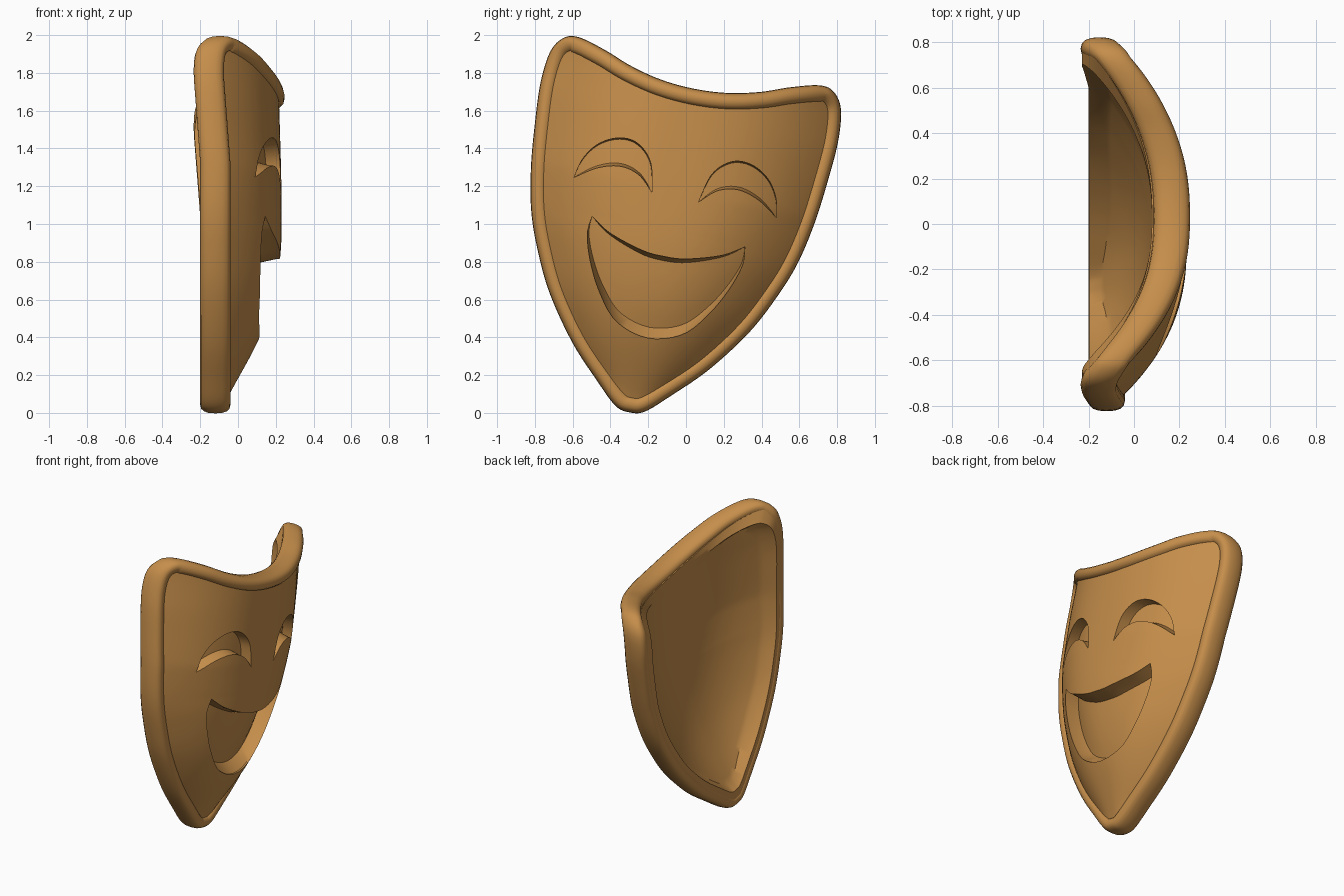
import bpy
import bmesh
import math
from mathutils import Vector

if "Cube" in bpy.data.objects:
    bpy.data.objects.remove(bpy.data.objects["Cube"])

TILT = math.radians(11.3)      # the mask leans sideways
CHIN_Y, CHIN_Z = -0.30, 0.003
RIM_W, RIM_D = 0.046, 0.08     # rim half width and half depth
FEATURE_SHIFT = Vector((0.016, 0))

tan = bpy.data.materials.new("warm_tan")
tan.use_nodes = True
COLOUR = (0.56, 0.27, 0.07, 1)
tan.diffuse_color = COLOUR
bsdf = next(n for n in tan.node_tree.nodes if n.type == "BSDF_PRINCIPLED")
bsdf.inputs["Base Color"].default_value = COLOUR
bsdf.inputs["Roughness"].default_value = 0.6


# --- helpers -----------------------------------------------------------
def spline(points, steps, closed=False):
    """Smooth curve through 2D points."""
    p = [Vector(q) for q in points]
    n = len(p)
    if closed:
        get = lambda i: p[i % n]
    else:
        get = lambda i: p[max(0, min(n - 1, i))]
    out = []
    for i in range(n if closed else n - 1):
        a, b, c, d = (get(i + k) for k in (-1, 0, 1, 2))
        for k in range(steps):
            t = k / steps
            out.append(0.5 * (2 * b + (c - a) * t + (2 * a - 5 * b + 4 * c - d) * t * t
                              + (3 * b - a - 3 * c + d) * t ** 3))
    if not closed:
        out.append(p[-1].copy())
    return out


def interp(table, t):
    """Value at t in a list of (value, t) sorted by t."""
    if t <= table[0][1]:
        return table[0][0]
    for a, b in zip(table, table[1:]):
        if t <= b[1]:
            return a[0] + (b[0] - a[0]) * (t - a[1]) / max(b[1] - a[1], 1e-6)
    return table[-1][0]


def flip(pts):
    return [(-s, t) for s, t in pts]


def place(x, s, t):
    """Mask coordinates (depth, across, along) to world."""
    return Vector((x, CHIN_Y + s * math.cos(TILT) + t * math.sin(TILT),
                   CHIN_Z + t * math.cos(TILT) - s * math.sin(TILT)))


def make_object(name, bm):
    bmesh.ops.remove_doubles(bm, verts=bm.verts, dist=1e-5)
    bmesh.ops.recalc_face_normals(bm, faces=bm.faces)
    mesh = bpy.data.meshes.new(name)
    bm.to_mesh(mesh)
    bm.free()
    mesh.materials.append(tan)
    obj = bpy.data.objects.new(name, mesh)
    bpy.context.collection.objects.link(obj)
    return obj


def bridge(bm, rings, wrap_rings=False):
    """Quads between consecutive closed loops of vertices."""
    pairs = list(zip(rings, rings[1:]))
    if wrap_rings:
        pairs.append((rings[-1], rings[0]))
    for a, b in pairs:
        for i in range(len(a)):
            j = (i + 1) % len(a)
            bm.faces.new((a[i], a[j], b[j], b[i]))


# --- outline and bulge -------------------------------------------------
half_outline = [(0, 0), (0.08, 0.02), (0.2, 0.13), (0.37, 0.305), (0.54, 0.54),
                (0.65, 0.76), (0.72, 0.95), (0.765, 1.17), (0.79, 1.4), (0.803, 1.62),
                (0.785, 1.79), (0.73, 1.875), (0.65, 1.895), (0.5, 1.855),
                (0.35, 1.8), (0.18, 1.76), (0, 1.747)]
outline = spline(half_outline + flip(half_outline[-2:0:-1]), 6, closed=True)
count = len(outline)
normals = []
for i in range(count):
    d = (outline[(i + 1) % count] - outline[i - 1]).normalized()
    normals.append(Vector((d.y, -d.x)))
path = [p - n * RIM_W for p, n in zip(outline, normals)]

widths = []
for p in path:
    if p.x < 0 or p.y > 1.68:
        break
    if not widths or p.y > widths[-1][1]:
        widths.append((p.x, p.y))
front_line = spline([(-0.07, 0.05), (-0.03, 0.13), (0.11, 0.4), (0.185, 0.62),
                     (0.226, 0.87), (0.23, 1.2), (0.215, 1.75)], 6)
back_line = spline([(-0.195, 0.05), (-0.165, 0.13), (-0.045, 0.4), (0.025, 0.62),
                    (0.068, 0.87), (0.085, 1.2), (0.078, 1.75)], 6)
fullness = [(2.25, 0.8), (2.3, 0.98), (2.55, 1.2), (2.3, 1.75)]


def surface(s, t, line=front_line, inset=0):
    """Depth of the bulge, from its edge up to the given centre line."""
    edge = -0.07 - inset - 0.045 * max(0, min(1, (t - 1.2) / 0.6))
    u = min(1, abs(s) / max(interp(widths, t), 0.04))
    return edge + (interp(line, t) - edge) * (1 - u ** interp(fullness, t))


# --- face shell --------------------------------------------------------
bm = bmesh.new()
heart = Vector((0, 1.0))
RINGS = 24


def shell_side(line, inset, ledge):
    """One side of the shell; the outer ledge rings keep the depth of the edge."""
    rings = []
    for k in range(RINGS):
        ring = []
        for p in path:
            q = heart.lerp(p, 1 - k / RINGS)
            depth = surface(*(p if k <= ledge else q), line, inset)
            ring.append(bm.verts.new(place(depth, *q)))
        rings.append(ring)
    bridge(bm, rings)
    tip = bm.verts.new(place(surface(*heart, line, inset), *heart))
    last = rings[-1]
    for i in range(count):
        bm.faces.new((last[i], last[(i + 1) % count], tip))
    return rings[0]


bridge(bm, [shell_side(front_line, 0, 0), shell_side(back_line, 0.125, 2)])
face = make_object("face_shell", bm)

# --- rounded rim -------------------------------------------------------
bm = bmesh.new()
rings = []
for p, n in zip(path, normals):
    depth = surface(*p) - 0.05
    ring = []
    for k in range(16):
        a = math.tau * k / 16
        c, s = math.cos(a), math.sin(a)
        q = p + n * RIM_W * math.copysign(abs(c) ** 0.8, c)
        ring.append(bm.verts.new(place(depth + RIM_D * math.copysign(abs(s) ** 0.8, s), *q)))
    rings.append(ring)
bridge(bm, rings, wrap_rings=True)
rim = make_object("rim", bm)


# --- recessed eyes and mouth -------------------------------------------
def resample(points, n):
    curve = spline(points, 12)
    dist = [0]
    for a, b in zip(curve, curve[1:]):
        dist.append(dist[-1] + (b - a).length)
    xs = [(p.x, d) for p, d in zip(curve, dist)]
    ys = [(p.y, d) for p, d in zip(curve, dist)]
    return [Vector((interp(xs, dist[-1] * i / n), interp(ys, dist[-1] * i / n)))
            + FEATURE_SHIFT for i in range(n + 1)]


def recess(name, upper, lower, depth, low, high):
    """Carve the area between two curves, with sloped walls and a curved floor."""
    n = 36
    bm = bmesh.new()
    section = [(0, 0.1), (0, -0.012)]
    section += [(low + (high - low) * k / 6, -depth) for k in range(7)]
    section += [(1, -0.012), (1, 0.1)]
    rings = []
    for a, b in zip(resample(lower, n), resample(upper, n)):
        pts = [(a.lerp(b, v), off) for v, off in section]
        rings.append([bm.verts.new(place(surface(*p) + off, *p)) for p, off in pts])
    bridge(bm, rings)
    cutter = make_object(name + "_cutter", bm)
    cutter.hide_render = True
    mod = face.modifiers.new(name, "BOOLEAN")
    mod.operation = "DIFFERENCE"
    mod.solver = "EXACT"
    mod.object = cutter
    bpy.context.view_layer.objects.active = face
    bpy.ops.object.modifier_apply(modifier=name)
    bpy.data.objects.remove(cutter)


eye_top = [(0.125, 1.163), (0.166, 1.322), (0.253, 1.406), (0.356, 1.414),
           (0.458, 1.359), (0.522, 1.266), (0.546, 1.163)]
eye_low = [(0.125, 1.163), (0.212, 1.242), (0.319, 1.268), (0.435, 1.236), (0.546, 1.163)]
recess("left_eye", eye_top, eye_low, 0.075, 0.1, 0.95)
recess("right_eye", flip(eye_top), flip(eye_low), 0.075, 0.1, 0.95)

lip_top = [(0, 0.845), (0.12, 0.855), (0.3, 0.91), (0.412, 0.978)]
lip_low = [(0, 0.405), (0.18, 0.46), (0.3, 0.6), (0.38, 0.755), (0.42, 0.888), (0.412, 0.978)]
recess("mouth", flip(lip_top[:0:-1]) + lip_top, flip(lip_low[:0:-1]) + lip_low, 0.105, 0.13, 0.95)

# --- shading -----------------------------------------------------------
for part in (face, rim):
    bpy.ops.object.select_all(action="DESELECT")
    part.select_set(True)
    bpy.context.view_layer.objects.active = part
    bpy.ops.object.shade_smooth_by_angle(angle=math.radians(35))
